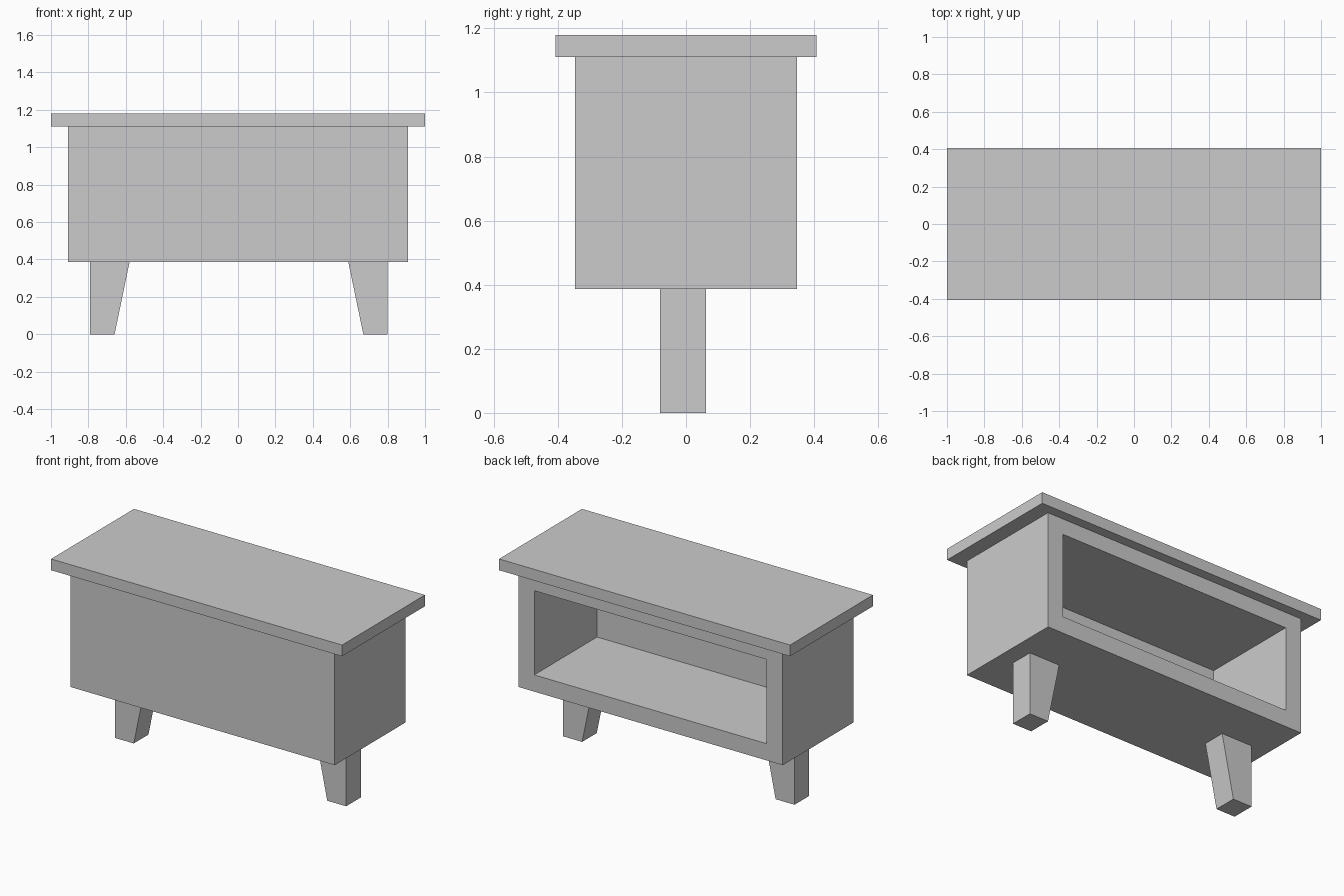
import bpy, bmesh
from mathutils import Vector

if "Cube" in bpy.data.objects:
    bpy.data.objects.remove(bpy.data.objects["Cube"])


def box_bmesh(lo, hi):
    bm = bmesh.new()
    bmesh.ops.create_cube(bm, size=1)
    lo, hi = Vector(lo), Vector(hi)
    for v in bm.verts:
        v.co = Vector([hi[i] if v.co[i] > 0 else lo[i] for i in range(3)])
    return bm


def finish(bm, name):
    bmesh.ops.recalc_face_normals(bm, faces=bm.faces)
    mesh = bpy.data.meshes.new(name)
    bm.to_mesh(mesh)
    bm.free()
    obj = bpy.data.objects.new(name, mesh)
    bpy.context.collection.objects.link(obj)
    return obj


# Overhanging top slab
finish(box_bmesh((-1, -0.407, 1.11), (1, 0.407, 1.18)), "table_top")

# Cabinet body, with a deep recess pushed in from the rear face
bm = box_bmesh((-0.908, -0.347, 0.386), (0.908, 0.347, 1.11))
rear = max(bm.faces, key=lambda f: f.calc_center_median().y)
bmesh.ops.inset_individual(bm, faces=[rear], thickness=0.1)
for v in rear.verts:
    v.co.x = 0.80 if v.co.x > 0 else -0.798
    v.co.z = 1.013 if v.co.z > 0.75 else 0.49
pushed = bmesh.ops.extrude_discrete_faces(bm, faces=[rear])["faces"][0]
bmesh.ops.translate(bm, verts=pushed.verts[:], vec=(0, -0.616, 0))
finish(bm, "cabinet_body")

# Two legs: upright outer side, sloping inner side
for name, outer, side in (("left_leg", -0.79, -1), ("right_leg", 0.80, 1)):
    inner = outer - side * 0.21
    bm = box_bmesh((min(outer, inner), -0.081, 0), (max(outer, inner), 0.063, 0.386))
    for v in bm.verts:
        if v.co.z < 0.1 and abs(v.co.x - inner) < 0.01:
            v.co.x = outer - side * 0.13
    finish(bm, name)
